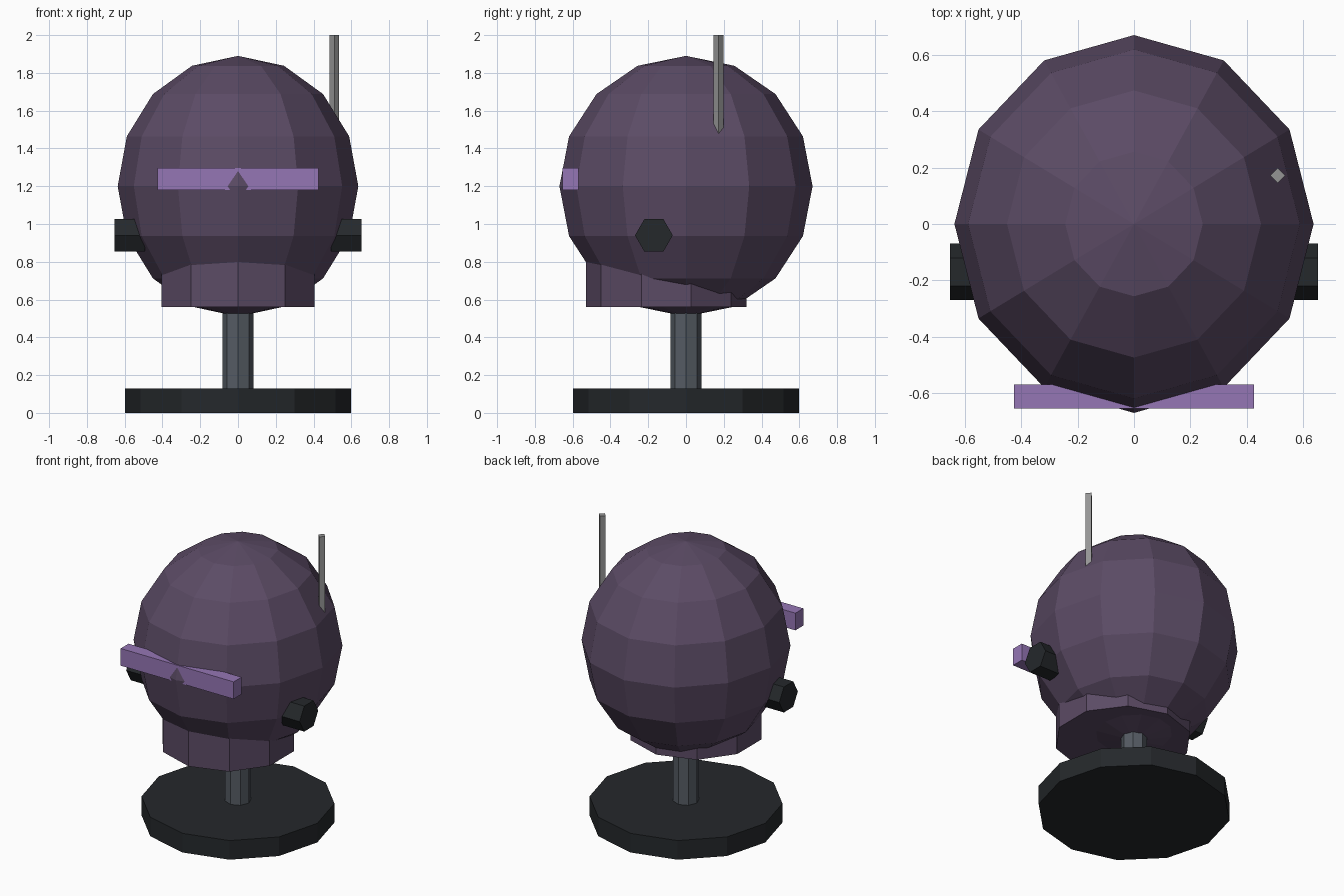
import bpy
from math import pi

if "Cube" in bpy.data.objects:
    bpy.data.objects.remove(bpy.data.objects["Cube"])


def paint(name, rgb):
    m = bpy.data.materials.new(name)
    m.diffuse_color = (*rgb, 1)
    m.use_nodes = True
    m.node_tree.nodes["Principled BSDF"].inputs["Base Color"].default_value = m.diffuse_color
    return m


purple = paint("dark_purple", (0.105, 0.07, 0.13))
lilac = paint("lilac", (0.30, 0.18, 0.46))
black = paint("black", (0.018, 0.021, 0.024))
steel = paint("steel", (0.09, 0.105, 0.125))
silver = paint("silver", (0.30, 0.30, 0.30))


def finish(name, mat):
    ob = bpy.context.object
    ob.name = name
    ob.data.materials.append(mat)
    return ob


def post(name, mat, sides, radius, x, y, z0, z1):
    """Upright prism with one corner facing front."""
    bpy.ops.mesh.primitive_cylinder_add(vertices=sides, radius=radius, depth=z1 - z0,
                                        location=(x, y, (z0 + z1) / 2), rotation=(0, 0, pi))
    return finish(name, mat)


# Stand
post("stand_base", black, 12, 0.597, 0, 0, 0, 0.13)
post("stand_post", steel, 8, 0.082, 0, 0, 0.10, 0.65)

# Helmet shell
bpy.ops.mesh.primitive_uv_sphere_add(segments=12, ring_count=8, radius=1, location=(0, 0, 1.2))
finish("helmet_shell", purple).scale = (0.637, 0.67, 0.69)

# Jaw guard
post("jaw_guard", purple, 10, 0.425, 0, -0.105, 0.56, 0.82)

# Visor bar
bpy.ops.mesh.primitive_cube_add(size=1, location=(0, -0.612, 1.238))
finish("visor_bar", lilac).scale = (0.85, 0.085, 0.117)

# Hexagonal ear knobs, corners pointing along y
for side, label in ((-1, "left"), (1, "right")):
    bpy.ops.mesh.primitive_cylinder_add(vertices=6, radius=0.1, depth=0.16,
                                        location=(side * 0.573, -0.17, 0.94),
                                        rotation=(0, pi / 2, 0))
    finish(label + "_ear_knob", black)

# Antenna
post("antenna", silver, 4, 0.026, 0.51, 0.172, 1.4, 2.0)
